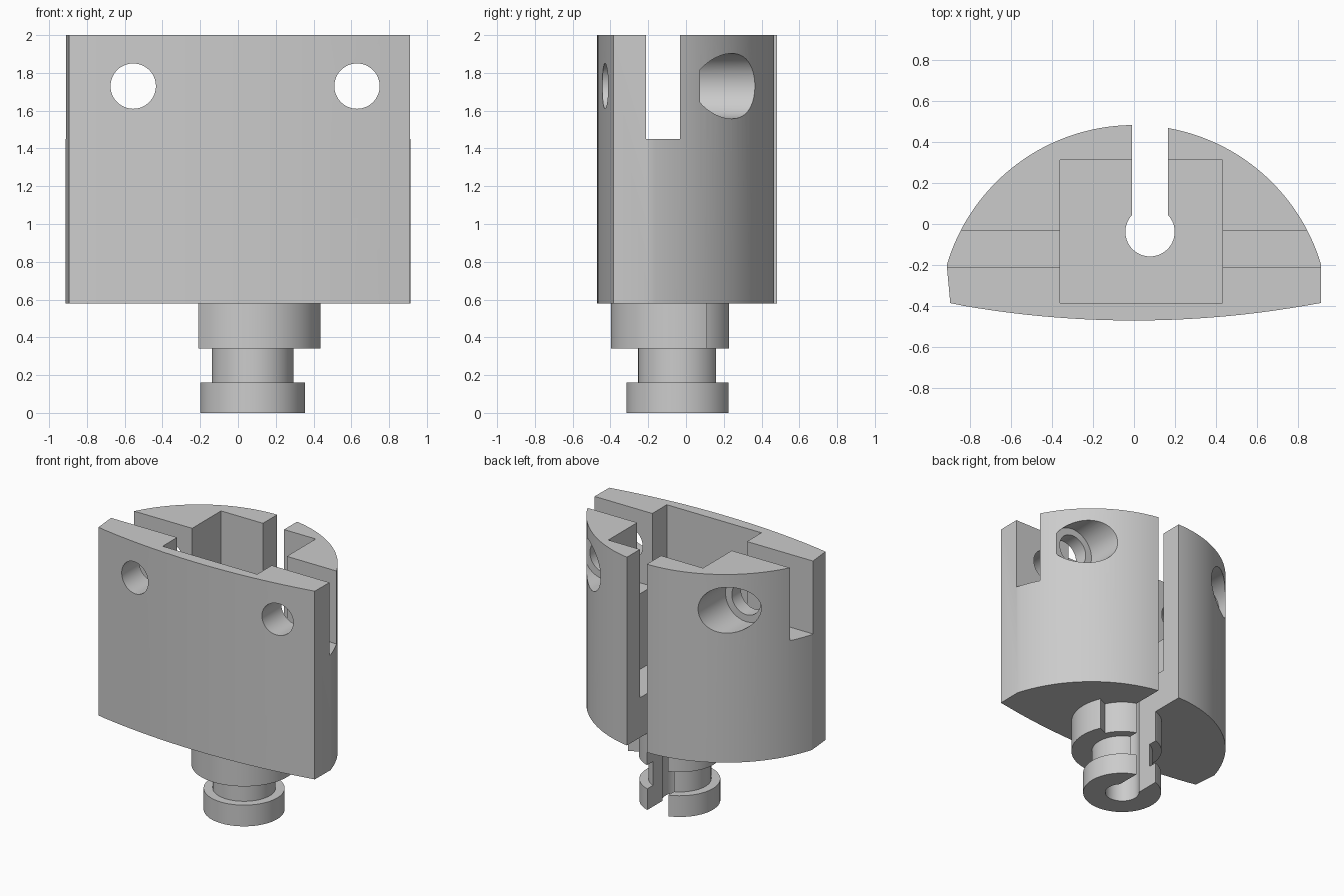
import bpy, bmesh
from math import sin, cos, atan2, radians, hypot, pi
from mathutils import Matrix

if "Cube" in bpy.data.objects:
    bpy.data.objects.remove(bpy.data.objects["Cube"])

HX, HY = 0.078, -0.038          # axis of the spindle and bore


def arc(cx, cy, r, a0, a1, n):
    """Points on an arc, angles in degrees."""
    return [(cx + r * cos(radians(a0 + (a1 - a0) * i / n)),
             cy + r * sin(radians(a0 + (a1 - a0) * i / n))) for i in range(n + 1)]


def prism(name, pts, z0, z1):
    """Extrude a counter-clockwise xy outline from z0 to z1."""
    bm = bmesh.new()
    lo = [bm.verts.new((x, y, z0)) for x, y in pts]
    hi = [bm.verts.new((x, y, z1)) for x, y in pts]
    bm.faces.new(lo[::-1])
    bm.faces.new(hi)
    for i in range(len(pts)):
        j = (i + 1) % len(pts)
        bm.faces.new((lo[i], lo[j], hi[j], hi[i]))
    bmesh.ops.recalc_face_normals(bm, faces=bm.faces)
    me = bpy.data.meshes.new(name)
    bm.to_mesh(me)
    bm.free()
    ob = bpy.data.objects.new(name, me)
    bpy.context.collection.objects.link(ob)
    return ob


def disc(name, cx, cy, r, z0, z1, n=64):
    return prism(name, arc(cx, cy, r, 0, 360, n)[:-1], z0, z1)


def box(name, x0, x1, y0, y1, z0, z1):
    return prism(name, [(x0, y0), (x1, y0), (x1, y1), (x0, y1)], z0, z1)


def y_hole(name, x, z, r, y0, y1):
    """Cylinder along y."""
    ob = disc(name, 0, 0, r, -y1, -y0)
    ob.data.transform(Matrix.Translation((x, 0, z)) @ Matrix.Rotation(pi / 2, 4, 'X'))
    return ob


def combine(target, tool, op):
    mod = target.modifiers.new(tool.name, 'BOOLEAN')
    mod.operation, mod.solver, mod.object = op, 'EXACT', tool
    tool.hide_render = True
    bpy.context.view_layer.objects.active = target
    bpy.ops.object.modifier_apply(modifier=mod.name)
    bpy.data.objects.remove(tool)


# Housing: shallow front arc, short flat sides, round back
fx, fy = 0.905, -0.385
sag = fy + 0.47
R = (fx * fx + sag * sag) / (2 * sag)
half = atan2(fx, R - sag) * 180 / pi
front = arc(0, -0.47 + R, R, 270 - half, 270 + half, 24)
front[0] = (-0.895, -0.385)
front[-1] = (0.91, -0.385)
cy = -0.469
a = atan2(-0.2 - cy, 0.912) * 180 / pi
back = arc(0, cy, hypot(0.912, -0.2 - cy), a, 180 - a, 64)
housing = prism("lock_housing", front + back, 0.58, 2.0)

# Spindle: stepped collar, neck and end flange (overlapping, then fused)
collar = arc(HX, HY, 0.36, 217 - 360, 24.6, 48) + arc(HX, HY, 0.28, 24.6, 217, 48)
combine(housing, prism("collar", collar, 0.34, 0.70), 'UNION')
combine(housing, disc("neck", HX, HY, 0.215, 0.08, 0.45), 'UNION')
combine(housing, disc("end_flange", HX, HY, 0.277, 0.0, 0.16), 'UNION')

# Pocket and side slots
combine(housing, box("pocket", -0.36, 0.43, -0.385, 0.312, 0.88, 2.2), 'DIFFERENCE')
combine(housing, box("side_slots", -1.2, 1.2, -0.212, -0.032, 1.45, 2.2), 'DIFFERENCE')

# Keyhole-shaped bore running the full height and open at the back
b = 0.088
t = 90 - atan2(b, (0.12 ** 2 - b ** 2) ** 0.5) * 180 / pi
key = arc(HX, HY, 0.12, 180 - t, 360 + t, 48) + [(HX + b, 0.8), (HX - b, 0.8)]
combine(housing, prism("keyhole", key, -0.2, 2.2), 'DIFFERENCE')

# Screw holes, counterbored from the back
for i, x in enumerate((-0.555, 0.63)):
    combine(housing, y_hole(f"screw_hole_{i}", x, 1.73, 0.12, -0.8, 0.8), 'DIFFERENCE')
    combine(housing, y_hole(f"counterbore_{i}", x, 1.73, 0.173, 0.075, 0.8), 'DIFFERENCE')

# Shading
bpy.ops.object.select_all(action='DESELECT')
housing.select_set(True)
bpy.context.view_layer.objects.active = housing
bpy.ops.object.shade_smooth_by_angle(angle=radians(20))
